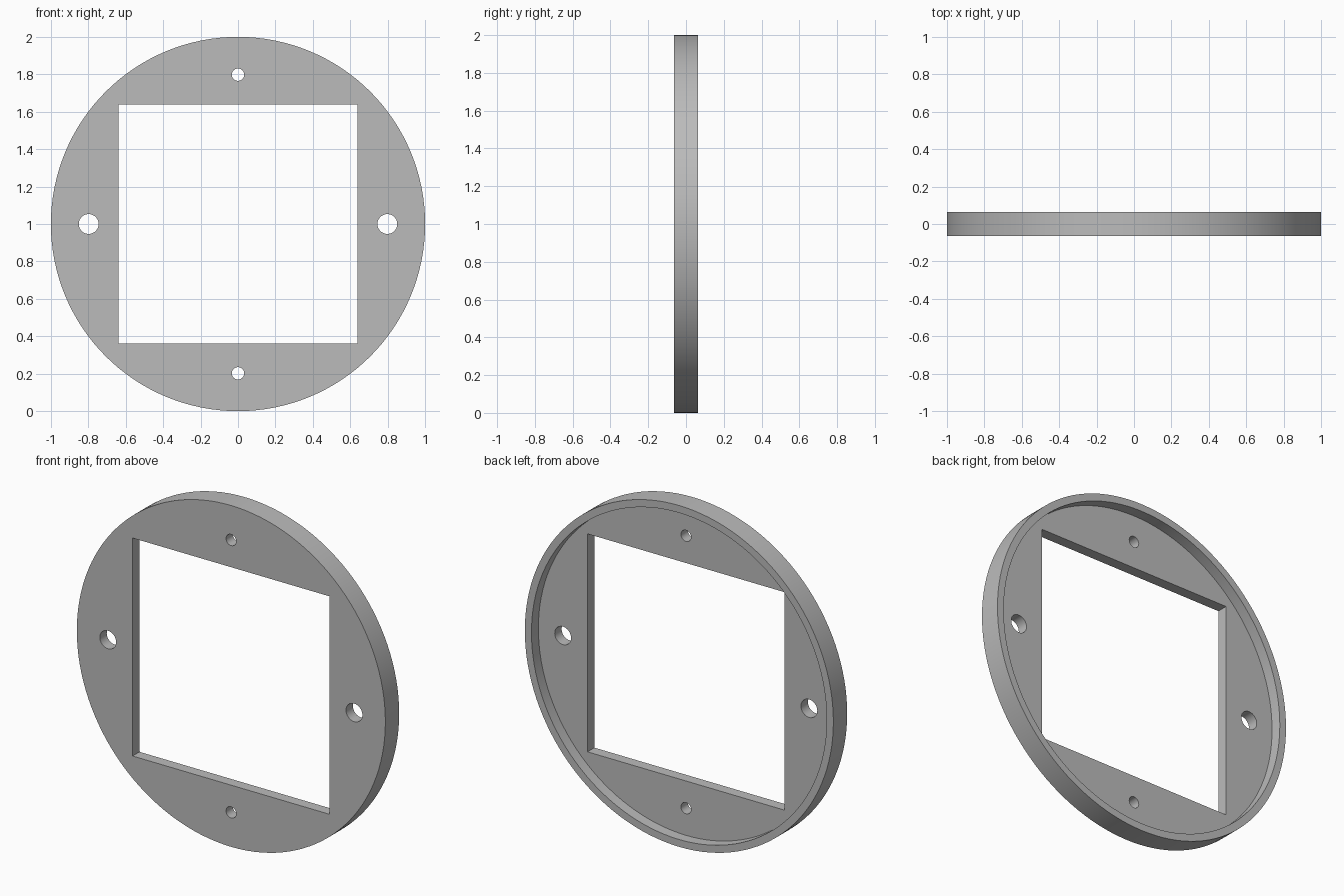
import bpy
import math

# Main dimensions
HALF_DEPTH = 0.064
RIM_INNER = 0.957
WINDOW = 1.277
HOLE_OFFSET = 0.798
CENTRE_Z = 1.0

default_cube = bpy.data.objects.get("Cube")
if default_cube:
    bpy.data.objects.remove(default_cube, do_unlink=True)

# Single grey material
grey = bpy.data.materials.new("plain_grey")
grey.use_nodes = True
colour = (0.5, 0.5, 0.5, 1.0)
grey.diffuse_color = colour
grey.node_tree.nodes["Principled BSDF"].inputs["Base Color"].default_value = colour


def disc(name, radius, y_min, y_max, x=0.0, z=CENTRE_Z, sides=128):
    """Cylinder whose axis runs front to back."""
    bpy.ops.mesh.primitive_cylinder_add(
        vertices=sides, radius=radius, depth=y_max - y_min,
        location=(x, (y_min + y_max) / 2, z), rotation=(math.pi / 2, 0, 0))
    obj = bpy.context.object
    obj.name = name
    return obj


def cut(target, cutter):
    """Subtract the cutter from the target, then discard it."""
    cutter.hide_render = True
    mod = target.modifiers.new("cut", "BOOLEAN")
    mod.operation = "DIFFERENCE"
    mod.solver = "EXACT"
    mod.object = cutter
    bpy.ops.object.select_all(action="DESELECT")
    bpy.context.view_layer.objects.active = target
    target.select_set(True)
    bpy.ops.object.modifier_apply(modifier=mod.name)
    bpy.data.objects.remove(cutter, do_unlink=True)


# Round plate
plate = disc("round_mounting_plate", 1.0, -HALF_DEPTH, HALF_DEPTH)
plate.data.materials.append(grey)

# Shallow recess in the back, leaving a thin rim
cut(plate, disc("recess_cutter", RIM_INNER, 0.0, 0.3))

# Square window
bpy.ops.mesh.primitive_cube_add(size=1, location=(0, 0, CENTRE_Z))
window = bpy.context.object
window.name = "window_cutter"
window.scale = (WINDOW, 1, WINDOW)
cut(plate, window)

# Large holes at the sides, small holes at top and bottom
for sign in (-1, 1):
    cut(plate, disc("side_hole_cutter", 0.053, -0.5, 0.5,
                    x=sign * HOLE_OFFSET, sides=32))
    cut(plate, disc("small_hole_cutter", 0.033, -0.5, 0.5,
                    z=CENTRE_Z + sign * HOLE_OFFSET, sides=32))

# Smooth curved walls, keep edges sharp
bpy.ops.object.select_all(action="DESELECT")
plate.select_set(True)
bpy.context.view_layer.objects.active = plate
bpy.ops.object.shade_smooth_by_angle(angle=math.radians(30))
